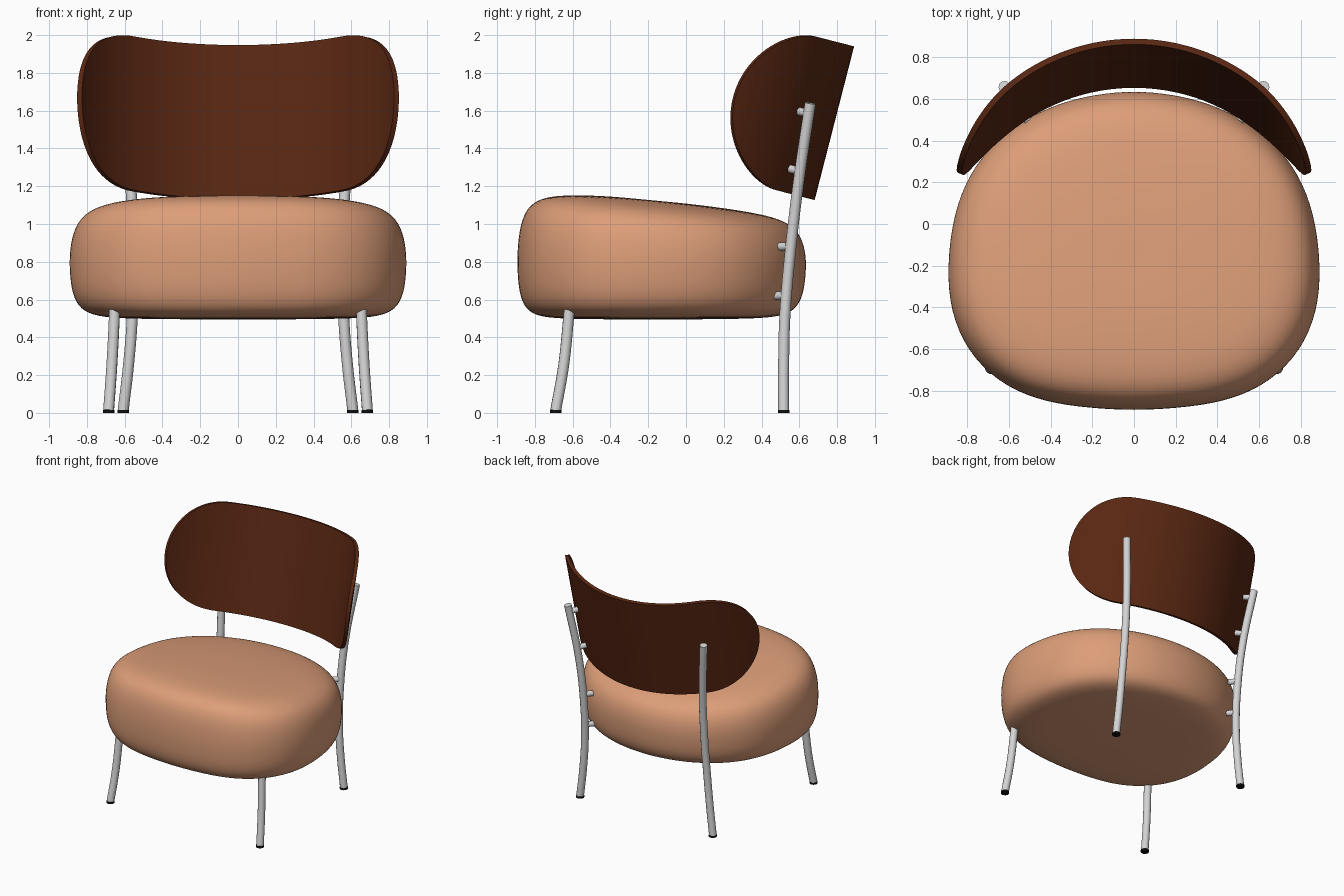
import bpy, bmesh, math
from mathutils import Vector, Matrix

if "Cube" in bpy.data.objects:
    bpy.data.objects.remove(bpy.data.objects["Cube"], do_unlink=True)


def material(name, rgb):
    m = bpy.data.materials.new(name)
    m.use_nodes = True
    m.diffuse_color = (*rgb, 1)
    node = next(n for n in m.node_tree.nodes if n.type == 'BSDF_PRINCIPLED')
    node.inputs["Base Color"].default_value = (*rgb, 1)
    node.inputs["Roughness"].default_value = 0.6
    return m


FABRIC = material("tan upholstery", (0.72, 0.34, 0.19))
WOOD = material("dark wood", (0.10, 0.02, 0.006))
METAL = material("grey metal", (0.66, 0.66, 0.66))
RUBBER = material("black rubber", (0.005, 0.005, 0.005))


def select_only(ob):
    bpy.ops.object.select_all(action='DESELECT')
    ob.select_set(True)
    bpy.context.view_layer.objects.active = ob


def add_object(name, data, mat):
    ob = bpy.data.objects.new(name, data)
    bpy.context.collection.objects.link(ob)
    data.materials.append(mat)
    return ob


def finish(ob, angle=40):
    select_only(ob)
    bpy.ops.object.shade_smooth_by_angle(angle=math.radians(angle))


def mesh_object(name, bm, mat):
    bmesh.ops.recalc_face_normals(bm, faces=bm.faces)
    me = bpy.data.meshes.new(name)
    bm.to_mesh(me)
    bm.free()
    return add_object(name, me, mat)


def rod(name, a, b, radius, mat):
    a, b = Vector(a), Vector(b)
    turn = (b - a).to_track_quat('Z', 'Y').to_matrix().to_4x4()
    bm = bmesh.new()
    bmesh.ops.create_cone(bm, cap_ends=True, segments=20, radius1=radius, radius2=radius,
                          depth=(b - a).length, matrix=Matrix.Translation((a + b) / 2) @ turn)
    finish(mesh_object(name, bm, mat))


def tube(name, points, radius, mat):
    cu = bpy.data.curves.new(name, 'CURVE')
    cu.dimensions = '3D'
    cu.bevel_depth = radius
    cu.bevel_resolution = 4
    cu.use_fill_caps = True
    cu.resolution_u = 8
    sp = cu.splines.new('BEZIER')
    sp.bezier_points.add(len(points) - 1)
    for bp, p in zip(sp.bezier_points, points):
        bp.co = p
        bp.handle_left_type = bp.handle_right_type = 'AUTO'
    ob = add_object(name, cu, mat)
    select_only(ob)
    bpy.ops.object.convert(target='MESH')
    finish(bpy.context.object)


# Seat cushion: half outline mirrored, lofted through scaled rings
half = [(0, -.895), (.22, -.882), (.42, -.855), (.61, -.785), (.77, -.65), (.865, -.47), (.898, -.27),
        (.876, 0), (.81, .2), (.71, .35), (.56, .485), (.36, .58), (.18, .622), (0, .638)]
outline = half + [(-x, y) for x, y in half[-2:0:-1]]
rings = [(.25, .495), (.55, .497), (.77, .503), (.88, .522), (.95, .56), (.99, .64), (1.003, .75),
         (1.003, .85), (.988, .95), (.955, 1.03), (.9, 1.087), (.8, 1.128), (.63, 1.15),
         (.4, 1.162), (.2, 1.166)]
CENTRE_Y = -.2
bm = bmesh.new()
loops = []
for s, z in rings:
    loop = []
    for x, y in outline:
        py = CENTRE_Y + (y - CENTRE_Y) * s
        drop = .08 * (py + .6) * max(0, (z - .75) / .35)   # top slopes down to the back
        loop.append(bm.verts.new((x * s, py, z - drop)))
    loops.append(loop)
n = len(outline)
for lo, hi in zip(loops, loops[1:]):
    for i in range(n):
        bm.faces.new((lo[i], lo[(i + 1) % n], hi[(i + 1) % n], hi[i]))
for loop in (loops[0], loops[-1]):
    z = sum(v.co.z for v in loop) / n
    mid = bm.verts.new((0, CENTRE_Y, z))
    for i in range(n):
        bm.faces.new((loop[i], loop[(i + 1) % n], mid))
seat = mesh_object("seat_cushion", bm, FABRIC)
sub = seat.modifiers.new("smooth", 'SUBSURF')
sub.levels = sub.render_levels = 2
finish(seat, 180)

# Backrest: rounded panel bent round an arc and leaned back
RADIUS, HALF_H, STRAIGHT, HALF_W = .926, .42, .6, 1.05
TILT = math.radians(14.4)
up = Vector((0, math.sin(TILT), math.cos(TILT)))
out = Vector((0, math.cos(TILT), -math.sin(TILT)))
centre = Vector((0, .772, 1.537))
bm = bmesh.new()
cols, rows = 64, 12
grid = []
for i in range(cols + 1):
    s = -HALF_W * math.cos(math.pi * i / cols)
    e = max(0, (abs(s) - STRAIGHT) / (HALF_W - STRAIGHT))
    h = HALF_H * math.sqrt(max(0, 1 - e * e))
    a = s / RADIUS
    base = centre + Vector((RADIUS * math.sin(a), 0, 0)) - out * RADIUS * (1 - math.cos(a))
    if h < 1e-4:
        grid.append([bm.verts.new(base)] * (rows + 1))
    else:
        grid.append([bm.verts.new(base + up * h * (2 * j / rows - 1)) for j in range(rows + 1)])
for a, b in zip(grid, grid[1:]):
    for j in range(rows):
        quad = list(dict.fromkeys((a[j], b[j], b[j + 1], a[j + 1])))
        bm.faces.new(quad)
back = mesh_object("backrest", bm, WOOD)
solid = back.modifiers.new("thickness", 'SOLIDIFY')
solid.thickness = .028
solid.offset = 0
select_only(back)
bpy.ops.object.modifier_apply(modifier=solid.name)
finish(back)

# Legs, feet and standoffs on both sides
front_path = [(.685, -.69, .012), (.668, -.648, .25), (.655, -.622, .5), (.652, -.615, .58)]
rear_path = [(.608, .517, .012), (.58, .517, .25), (.56, .523, .5), (.552, .547, .8),
             (.568, .593, 1.2), (.622, .658, 1.64)]
standoffs = [(.556, .531, .62), (.553, .554, .88), (.575, .604, 1.28), (.614, .65, 1.585)]
for side, k in (("left", 1), ("right", -1)):
    for part, path in (("front_leg", front_path), ("rear_leg", rear_path)):
        tube(f"{part}_{side}", [(k * x, y, z) for x, y, z in path], .029, METAL)
        x, y, z = path[0]
        rod(f"{part}_foot_{side}", (k * x, y, 0), (k * x, y, z + .003), .031, RUBBER)
    for i, (x, y, z) in enumerate(standoffs):
        rod(f"standoff_{side}_{i + 1}", (k * x, y, z),
            (k * (x - .047), y - .056, z + (.012 if z > 1 else 0)), .022, METAL)
